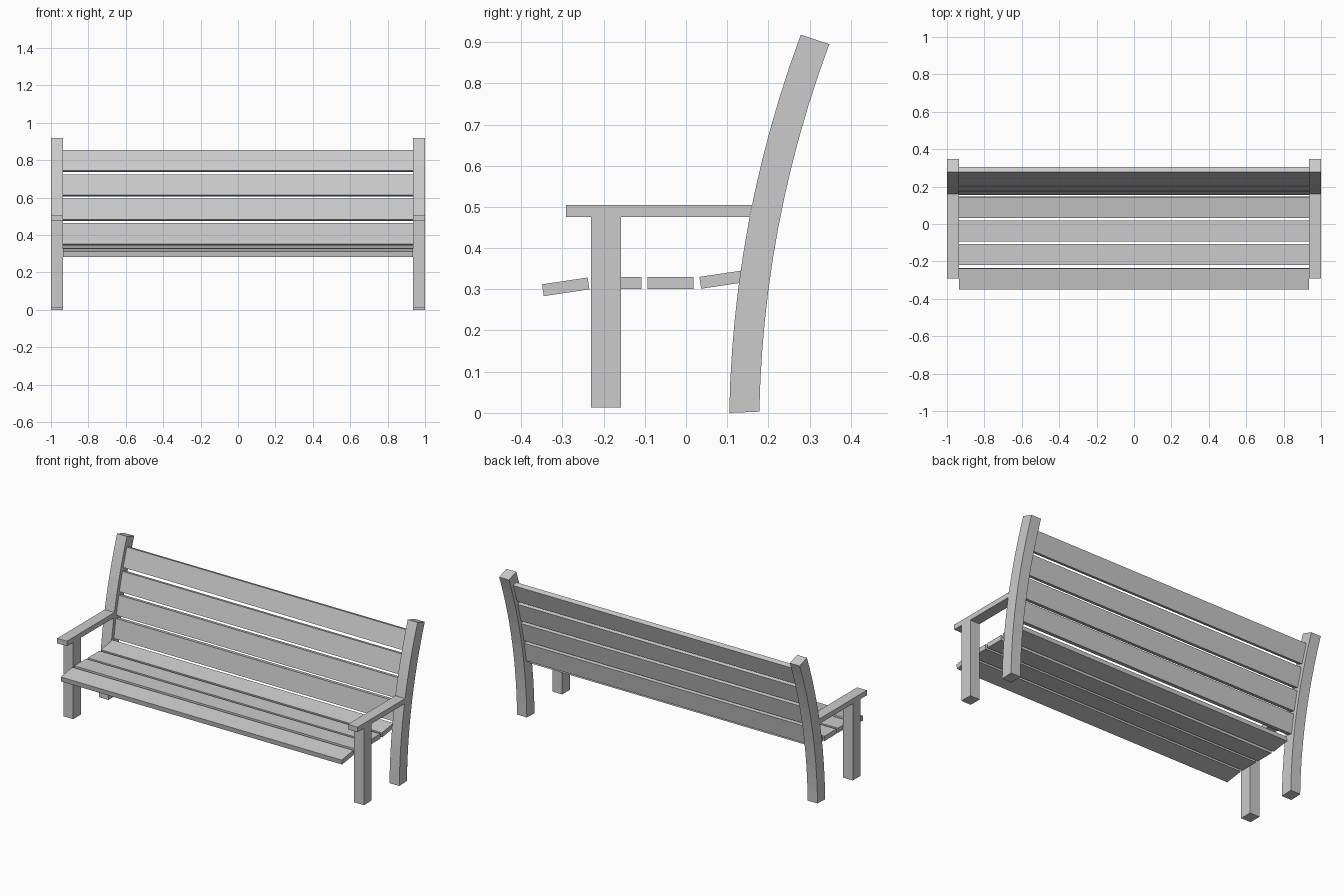
import bpy, bmesh
from math import sin, cos, asin, radians

if "Cube" in bpy.data.objects:
    bpy.data.objects.remove(bpy.data.objects["Cube"])

X_IN, X_OUT = 0.935, 1.0        # inner and outer faces of the end frames
R, W, A0 = 2.77, 0.073, radians(1)   # back leg bend radius, depth, foot angle
CY, CZ = 0.105 + R * cos(A0), -R * sin(A0)   # centre of the bend


def arc(radius, z):
    """Point (y, z) on the back leg curve at height z."""
    a = asin((z - CZ) / radius)
    return CY - radius * cos(a), z


def extrude(name, profile, x0, x1):
    """Solid from a side profile in (y, z), swept from x0 to x1."""
    bm = bmesh.new()
    face = bm.faces.new([bm.verts.new((x0, y, z)) for y, z in profile])
    res = bmesh.ops.extrude_face_region(bm, geom=[face])
    verts = [v for v in res["geom"] if isinstance(v, bmesh.types.BMVert)]
    bmesh.ops.translate(bm, verts=verts, vec=(x1 - x0, 0, 0))
    bmesh.ops.recalc_face_normals(bm, faces=bm.faces)
    mesh = bpy.data.meshes.new(name)
    bm.to_mesh(mesh)
    bm.free()
    ob = bpy.data.objects.new(name, mesh)
    bpy.context.collection.objects.link(ob)
    return ob


def frame_part(name, profile):
    """End frame part, mirrored to both ends of the bench."""
    ob = extrude(name, profile, X_IN, X_OUT)
    ob.modifiers.new("both_ends", "MIRROR")
    return ob


def slat(name, y, z, length, thick, tilt):
    """Long board centred at (y, z), its width direction tilted from +y."""
    c, s = cos(tilt), sin(tilt)
    corners = [(-1, -1), (1, -1), (1, 1), (-1, 1)]
    prof = [(y + u * length / 2 * c - v * thick / 2 * s,
             z + u * length / 2 * s + v * thick / 2 * c) for u, v in corners]
    return extrude(name, prof, -X_IN, X_IN)


# Curved back legs
N = 12
front = [arc(R, 0.918 * i / N) for i in range(N + 1)]
rear = [arc(R - W, 0.003 + 0.892 * i / N) for i in range(N + 1)]
frame_part("back_leg", front + rear[::-1])

# Front legs
frame_part("front_leg", [(-0.231, 0.013), (-0.158, 0.013),
                         (-0.158, 0.475), (-0.231, 0.475)])

# Armrests, cut to meet the back legs
frame_part("armrest", [(-0.291, 0.475), arc(R, 0.475),
                       arc(R, 0.505), (-0.291, 0.505)])

# Seat slats
for i, (y, z, tilt) in enumerate([(-0.292, 0.306, 8.5), (-0.164, 0.315, 0),
                                  (-0.038, 0.315, 0), (0.090, 0.324, 8.5)]):
    slat(f"seat_slat_{i + 1}", y, z, 0.112, 0.029, radians(tilt))

# Back slats, following the bend of the back legs
for i in range(4):
    y, z = arc(R - W / 2, 0.405 + 0.130 * i)
    tilt = radians(90) - asin((z - CZ) / (R - W / 2))
    slat(f"back_slat_{i + 1}", y, z, 0.115, 0.029, tilt)
